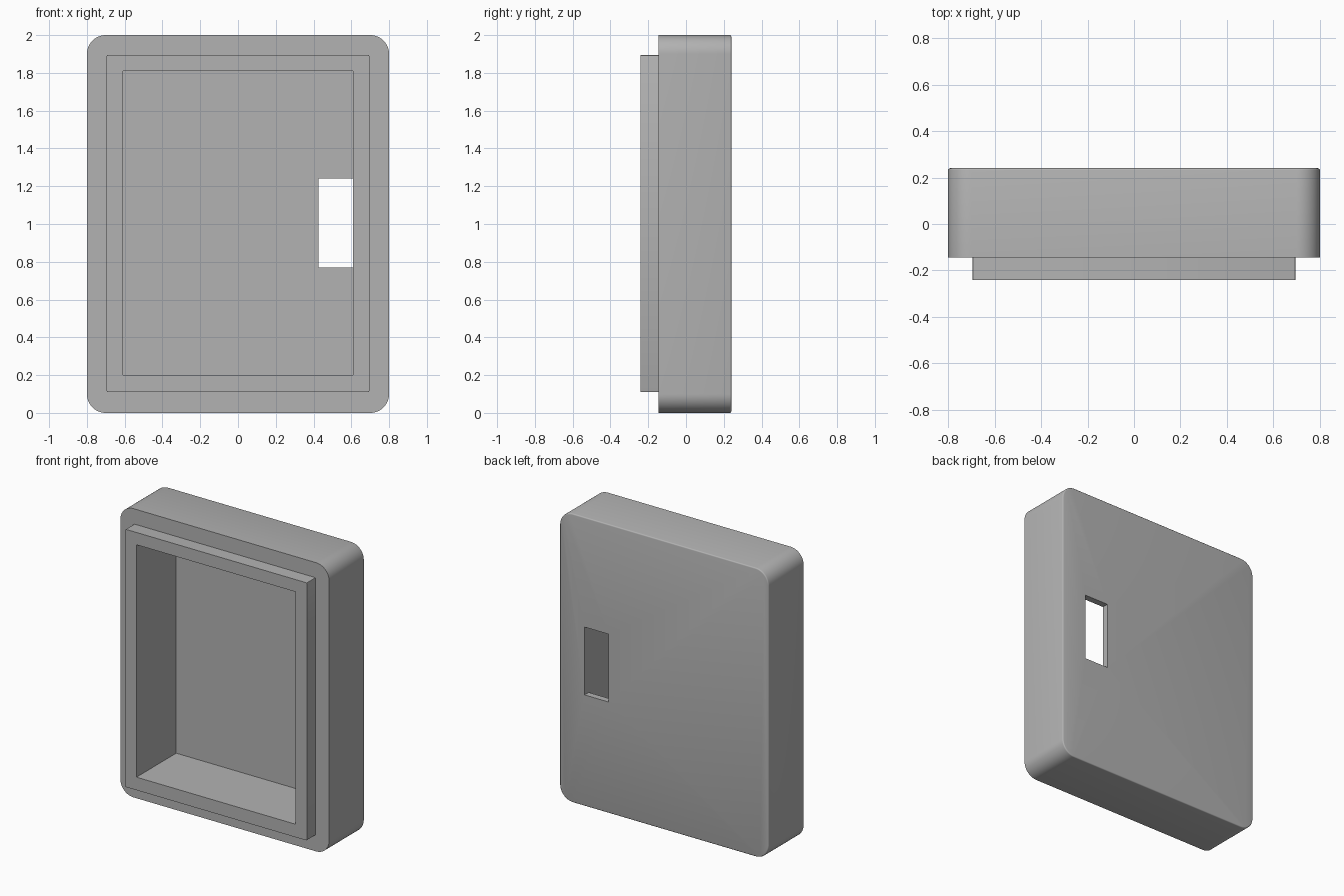
import bpy
import bmesh
from mathutils import Matrix, Vector

default = bpy.data.objects.get("Cube")
if default:
    bpy.data.objects.remove(default, do_unlink=True)

grey = bpy.data.materials.new("plain grey")
grey.use_nodes = True
grey.diffuse_color = (0.45, 0.45, 0.45, 1)
grey.node_tree.nodes["Principled BSDF"].inputs["Base Color"].default_value = grey.diffuse_color


def block(name, low, high, corner=0.0, segments=1, back_edge=0.0):
    """Box between two corners, with rounded upright corners and a softened back edge."""
    low, high = Vector(low), Vector(high)
    bm = bmesh.new()
    bmesh.ops.create_cube(bm, size=1, matrix=Matrix.Translation((low + high) / 2)
                          @ Matrix.Diagonal((high - low).to_4d()))
    if corner:
        edges = [e for e in bm.edges
                 if abs(e.verts[0].co.y - e.verts[1].co.y) > 0.01]
        bmesh.ops.bevel(bm, geom=edges, offset=corner, segments=segments,
                        profile=0.5, affect='EDGES')
    if back_edge:
        edges = [e for e in bm.edges if all(v.co.y > high.y - 1e-4 for v in e.verts)]
        bmesh.ops.bevel(bm, geom=edges, offset=back_edge, segments=3,
                        profile=0.5, affect='EDGES')
    bmesh.ops.recalc_face_normals(bm, faces=bm.faces)
    mesh = bpy.data.meshes.new(name)
    bm.to_mesh(mesh)
    bm.free()
    mesh.materials.append(grey)
    obj = bpy.data.objects.new(name, mesh)
    bpy.context.collection.objects.link(obj)
    return obj


def combine(target, other, operation):
    """Apply a boolean and discard the helper."""
    mod = target.modifiers.new(operation.lower(), 'BOOLEAN')
    mod.operation = operation
    mod.solver = 'EXACT'
    mod.object = other
    bpy.context.view_layer.objects.active = target
    bpy.ops.object.modifier_apply(modifier=mod.name)
    bpy.data.objects.remove(other, do_unlink=True)


# Outer case with rounded corners
case = block("case_shell", (-0.8, -0.145, 0), (0.8, 0.24, 2),
             corner=0.1, segments=12, back_edge=0.008)

# Raised lip around the front opening
combine(case, block("front_lip", (-0.695, -0.24, 0.11), (0.695, 0, 1.895),
                    corner=0.006, segments=2), 'UNION')

# Deep open cavity, leaving a thin back wall
combine(case, block("cavity", (-0.61, -0.4, 0.2), (0.61, 0.195, 1.81)), 'DIFFERENCE')

# Window slot through the back wall
combine(case, block("back_slot", (0.425, 0.1, 0.77), (0.609, 0.4, 1.24)), 'DIFFERENCE')

# Smooth corners, crisp edges
bpy.ops.object.select_all(action='DESELECT')
case.select_set(True)
bpy.context.view_layer.objects.active = case
bpy.ops.object.shade_smooth_by_angle(angle=0.6)
